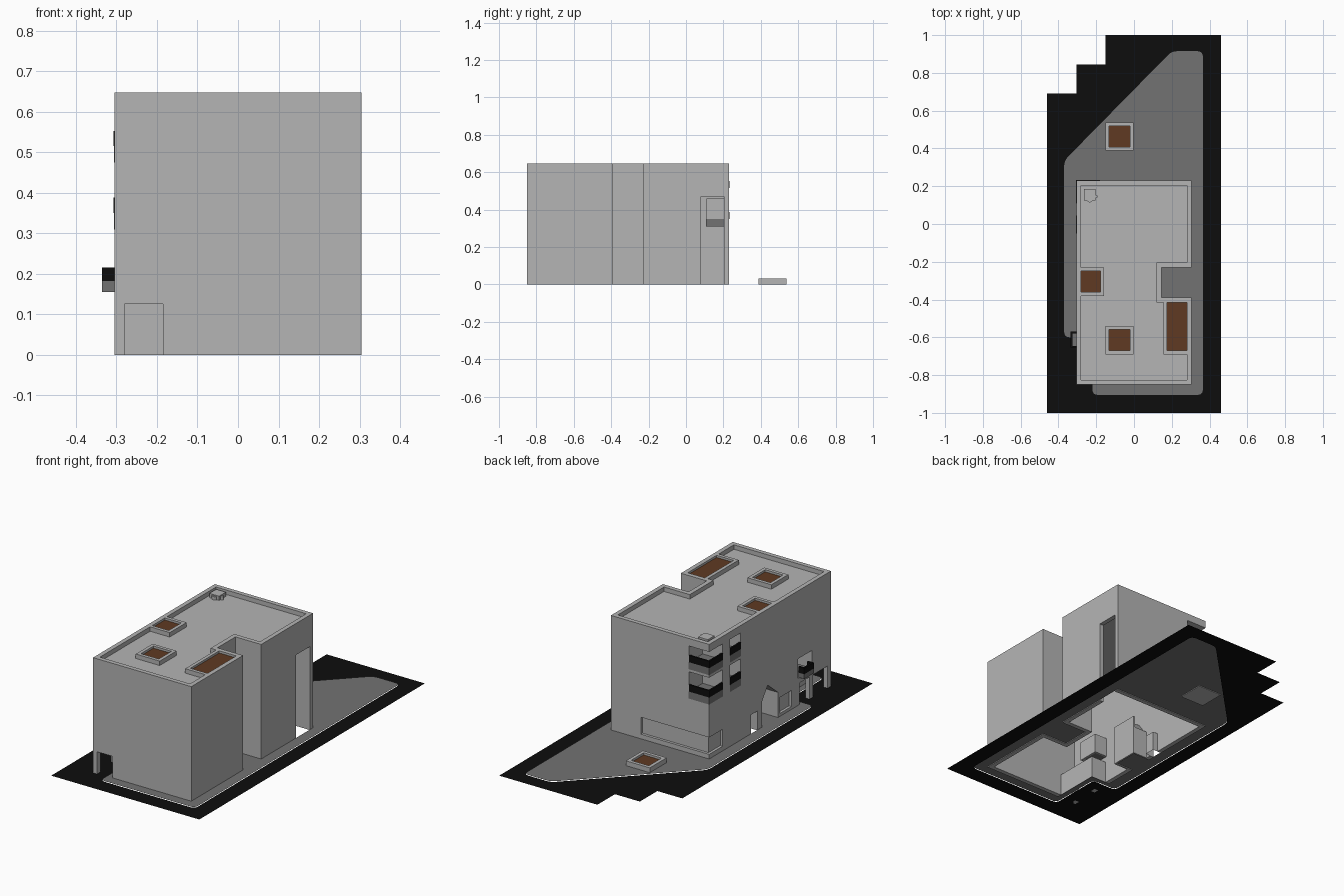
import bpy, bmesh
from mathutils import Vector

cube = bpy.data.objects.get("Cube")
if cube:
    bpy.data.objects.remove(cube, do_unlink=True)


def material(name, r, g, b):
    m = bpy.data.materials.new(name)
    m.use_nodes = True
    m.diffuse_color = (r, g, b, 1)
    m.node_tree.nodes["Principled BSDF"].inputs["Base Color"].default_value = (r, g, b, 1)
    return m


WALL = material("light grey wall", .46, .46, .46)
PAVING = material("dark grey paving", .17, .17, .17)
BLACK = material("black ground", .004, .004, .004)
SOIL = material("brown soil", .115, .042, .016)


def finish(name, bm, *mats):
    me = bpy.data.meshes.new(name)
    bm.to_mesh(me)
    bm.free()
    for m in mats:
        me.materials.append(m)
    ob = bpy.data.objects.new(name, me)
    bpy.context.scene.collection.objects.link(ob)
    return ob


def box_mesh(lo, hi):
    bm = bmesh.new()
    bmesh.ops.create_cube(bm, size=1)
    lo, hi = Vector(lo), Vector(hi)
    for v in bm.verts:
        v.co = (lo + hi) / 2 + v.co * (hi - lo)
    return bm


def box(name, lo, hi, mat=WALL):
    return finish(name, box_mesh(lo, hi), mat)


def prism(name, pts, direction, mat=WALL):
    # Extrude a closed 3D outline
    bm = bmesh.new()
    face = bm.faces.new([bm.verts.new(p) for p in pts])
    top = bmesh.ops.extrude_face_region(bm, geom=[face])["geom"]
    moved = [g for g in top if isinstance(g, bmesh.types.BMVert)]
    bmesh.ops.translate(bm, verts=moved, vec=direction)
    bmesh.ops.recalc_face_normals(bm, faces=bm.faces)
    return finish(name, bm, mat)


def upright(name, pts, z0, z1):
    return prism(name, [(x, y, z0) for x, y in pts], (0, 0, z1 - z0))


def inset(pts, t):
    # Inset of a right-angled counter-clockwise outline
    out = []
    for i, p in enumerate(pts):
        p = Vector(p)
        a = (p - Vector(pts[i - 1])).normalized()
        b = (Vector(pts[(i + 1) % len(pts)]) - p).normalized()
        out.append(tuple(p + Vector((-a.y - b.y, a.x + b.x)) * t))
    return out


def rounded(pts, r):
    out = []
    for i, p in enumerate(pts):
        p = Vector(p)
        a = p + (Vector(pts[i - 1]) - p).normalized() * r
        b = p + (Vector(pts[(i + 1) % len(pts)]) - p).normalized() * r
        for k in range(5):
            t = k / 4
            out.append(tuple(a * (1 - t) ** 2 + p * 2 * t * (1 - t) + b * t * t))
    return out


def plate(name, outer, hole, z, mat):
    # Flat sheet with a hole
    bm = bmesh.new()
    for loop in (outer, hole):
        vs = [bm.verts.new((x, y, z)) for x, y in loop]
        for i, v in enumerate(vs):
            bm.edges.new((vs[i - 1], v))
    bmesh.ops.triangle_fill(bm, edges=bm.edges[:], use_beauty=True)
    bm.normal_update()
    for f in bm.faces:
        if f.normal.z < 0:
            f.normal_flip()
    return finish(name, bm, mat)


def cut(target, cutter):
    mod = target.modifiers.new("cut", "BOOLEAN")
    mod.operation, mod.solver, mod.object = "DIFFERENCE", "EXACT", cutter
    bpy.context.view_layer.objects.active = target
    bpy.ops.object.modifier_apply(modifier=mod.name)
    bpy.data.objects.remove(cutter, do_unlink=True)


# Ground and paving
ground = [(-.46, -1), (.46, -1), (.46, 1), (-.15, 1), (-.15, .845),
          (-.305, .845), (-.305, .69), (-.46, .69)]
paving = rounded([(-.37, -.6), (-.22, -.6), (-.22, -.905), (.365, -.905),
                  (.365, .915), (.2, .915), (-.37, .335)], .03)
floor_hole = [(-.305, .23), (.305, .23), (.305, -.23), (.145, -.23), (.145, -.39),
              (.305, -.39), (.305, -.85), (-.185, -.85), (-.185, -.57), (-.305, -.57),
              (-.305, -.38), (-.2, -.38), (-.2, -.24), (-.305, -.24)]
plate("ground", ground, paving, 0, BLACK)
plate("paving", paving, floor_hole, .004, PAVING)

# Hollow building with a flat roof behind a parapet
plan = [(-.305, -.85), (.305, -.85), (.305, -.39), (.145, -.39), (.145, -.23),
        (.305, -.23), (.305, .23), (-.305, .23)]
building = upright("building", plan, 0, .647)
inner = inset(plan, .025)
cut(building, upright("cutter", inner, -.1, .605))
cut(building, upright("cutter", inner, .622, .75))

# Tall opening in the left wall
cut(building, box("cutter", (.27, .08, -.1), (.35, .204, .47)))


def niche(name, lo, hi, open_sides):
    # Cut an opening and line it with inward-facing walls
    c_lo, c_hi = Vector(lo), Vector(hi)
    for axis, sign in open_sides:
        if sign < 0:
            c_lo[axis] -= .05
        else:
            c_hi[axis] += .05
    cut(building, box("cutter", c_lo, c_hi))
    bm = box_mesh(lo, hi)
    gone = [f for f in bm.faces if any(f.normal[a] * s > .5 for a, s in open_sides)]
    bmesh.ops.delete(bm, geom=gone, context="FACES")
    bmesh.ops.reverse_faces(bm, faces=bm.faces[:])
    finish(name, bm, WALL)


RIGHT, BACK, FRONT, DOWN = (0, -1), (1, 1), (1, -1), (2, -1)

# Corner balconies and the side windows beside them
for level, z, top in (("lower", .31, .46), ("upper", .475, .605)):
    niche(level + "_corner_niche", (-.305, .11, z), (-.18, .23, top), (RIGHT, BACK))
    box(level + "_corner_slab", (-.306, .108, z), (-.176, .231, z + .04), PAVING)
    box(level + "_corner_rail_side", (-.307, .11, z + .04), (-.297, .232, z + .078), BLACK)
    box(level + "_corner_rail_back", (-.307, .222, z + .04), (-.18, .232, z + .078), BLACK)
    niche(level + "_side_window", (-.305, -.05, z), (-.22, .045, top), (RIGHT,))
    box(level + "_window_slab", (-.306, -.05, z), (-.23, .045, z + .04), PAVING)
    box(level + "_window_rail", (-.307, -.05, z + .04), (-.297, .045, z + .078), BLACK)

# Low window wrapping the back corner
cut(building, box("cutter", (-.35, .215, .03), (.12, .3, .125)))
cut(building, box("cutter", (-.35, .11, .03), (-.29, .3, .125)))

# Corner loggia on pillars
niche("loggia", (-.305, -.85, 0), (-.185, -.57, .125), (RIGHT, FRONT, DOWN))
for name, y in (("corner_pillar", -.85), ("side_pillar", -.69)):
    box(name, (-.305, y, 0), (-.28, y + .03, .126))

# Projecting balcony above the loggia
niche("side_balcony_niche", (-.305, -.68, .155), (-.2, -.56, .265), (RIGHT,))
box("side_balcony_slab", (-.335, -.655, .155), (-.21, -.57, .182), PAVING)
box("side_balcony_rail", (-.335, -.655, .182), (-.325, -.57, .216), BLACK)
for y in (-.655, -.58):
    box("side_balcony_rail_end", (-.335, y, .182), (-.3, y + .01, .216), BLACK)

# Gabled entrance recess with a window and a doorway either side
gable = [(-.24, -.1), (-.24, .15), (-.29, .22), (-.38, .145), (-.38, -.1)]
cut(building, prism("cutter", [(-.4, y, z) for y, z in gable], (.2, 0, 0)))
box("entrance_side_front", (-.3, -.39, 0), (-.2, -.38, .15))
box("entrance_side_back", (-.3, -.24, 0), (-.2, -.23, .16))
box("entrance_back", (-.2, -.39, 0), (-.19, -.23, .225))
for name, a, b in (("entrance_roof_back", gable[1], gable[2]),
                   ("entrance_roof_front", gable[2], gable[3])):
    prism(name, [(-.3, *a), (-.3, *b), (-.2, *b), (-.2, *a)], (0, 0, .006))
cut(building, box("cutter", (-.4, -.5, .02), (-.29, -.4, .11)))
niche("side_doorway", (-.305, -.2, 0), (-.25, -.14, .11), (RIGHT, DOWN))


# Planters: a rim with sunken soil
def planter(name, x0, x1, y0, y1, z0, z1):
    bm = box_mesh((x0, y0, z0), (x1, y1, z1))
    top = max(bm.faces, key=lambda f: f.calc_center_median().z)
    bmesh.ops.inset_individual(bm, faces=[top], thickness=.027)
    top.material_index = 1
    sunk = bmesh.ops.extrude_discrete_faces(bm, faces=[top])["faces"][0]
    bmesh.ops.translate(bm, verts=sunk.verts[:], vec=(0, 0, -.012))
    rim = [e for e in bm.edges if e.is_boundary]
    bmesh.ops.bridge_loops(bm, edges=rim)
    for f in bm.faces:
        f.material_index = 1 if f == sunk else 0
    finish(name, bm, WALL, SOIL)


planter("ground_planter", -.152, -.003, .388, .538, 0, .031)
planter("roof_planter_front", -.152, -.003, -.69, -.54, .61, .647)
planter("roof_planter_side", -.304, -.158, -.38, -.23, .61, .647)
planter("roof_planter_long", .155, .304, -.69, -.391, .61, .647)

# Roof vent
box("roof_vent", (-.265, .125, .61), (-.205, .185, .646))
for name, x, y, r in (("vent_pipe_large", -.235, .13, .016), ("vent_pipe_small", -.2, .145, .008)):
    bpy.ops.mesh.primitive_cylinder_add(vertices=12, radius=r, depth=.02, location=(x, y, .63))
    pipe = bpy.context.object
    pipe.name = name
    pipe.data.materials.append(WALL)
